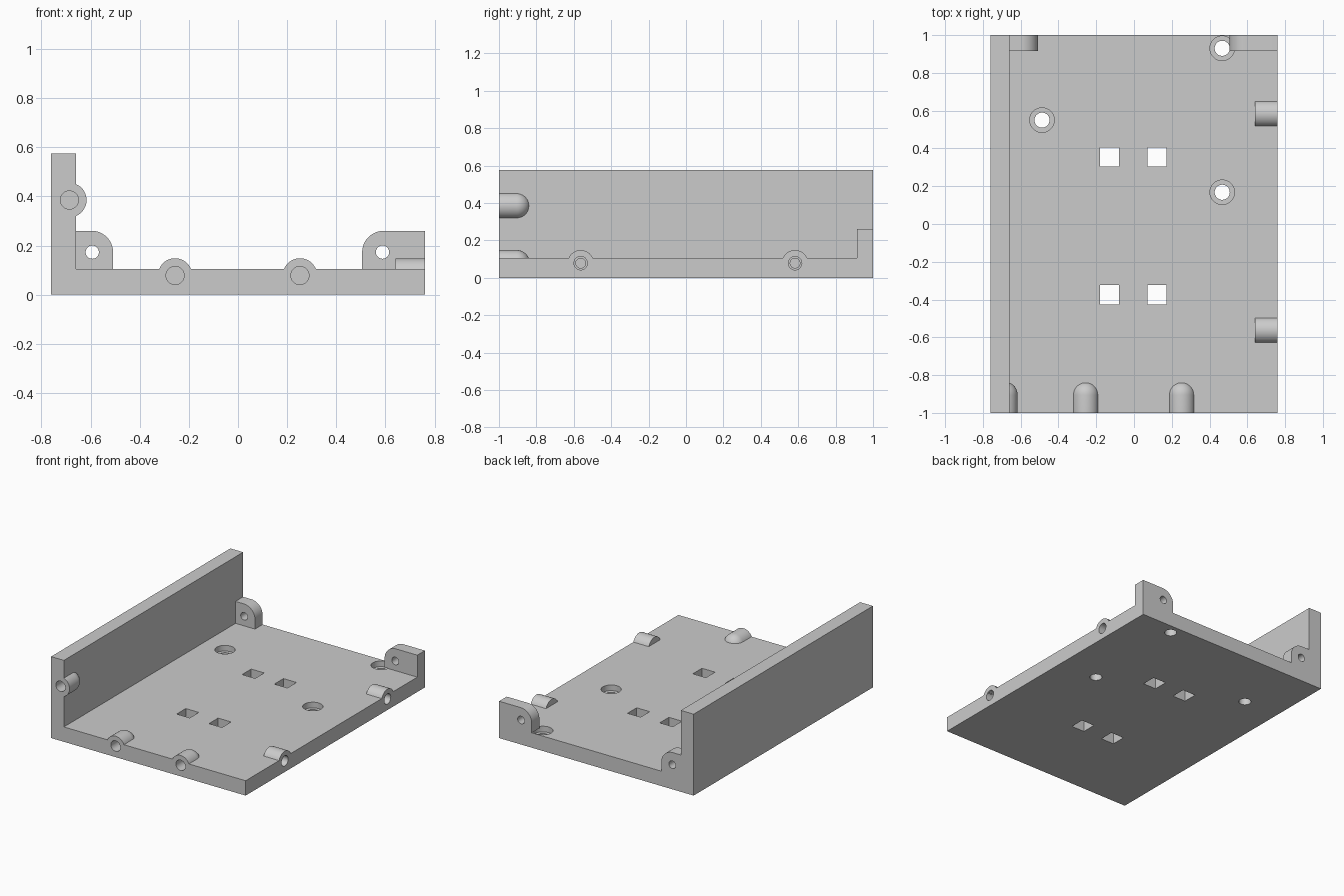
import bpy, bmesh, math
from mathutils import Matrix, Vector

if "Cube" in bpy.data.objects:
    bpy.data.objects.remove(bpy.data.objects["Cube"], do_unlink=True)

grey = bpy.data.materials.new("plain grey")
grey.use_nodes = True
colour = (0.6, 0.6, 0.6, 1)
grey.diffuse_color = colour
grey.node_tree.nodes["Principled BSDF"].inputs["Base Color"].default_value = colour

W, D = 0.76, 1.0        # half width, half depth
FLOOR, WALL_X = 0.105, -0.66


def finish(name, bm):
    bmesh.ops.recalc_face_normals(bm, faces=bm.faces)
    mesh = bpy.data.meshes.new(name)
    bm.to_mesh(mesh)
    bm.free()
    mesh.materials.append(grey)
    ob = bpy.data.objects.new(name, mesh)
    bpy.context.collection.objects.link(ob)
    return ob


def prism(name, outline, y0, y1):
    """Extrude an (x, z) outline along y."""
    bm = bmesh.new()
    face = bm.faces.new([bm.verts.new((x, y0, z)) for x, z in outline])
    res = bmesh.ops.extrude_face_region(bm, geom=[face])
    verts = [v for v in res["geom"] if isinstance(v, bmesh.types.BMVert)]
    bmesh.ops.translate(bm, verts=verts, vec=(0, y1 - y0, 0))
    return finish(name, bm)


def lathe(name, profile, origin, direction, steps=48):
    """Revolve (radius, distance) points around a line from origin."""
    bm = bmesh.new()
    verts = [bm.verts.new((r, 0, d)) for r, d in profile]
    edges = [bm.edges.new(pair) for pair in zip(verts, verts[1:])]
    bmesh.ops.spin(bm, geom=verts + edges, cent=(0, 0, 0), axis=(0, 0, 1),
                   angle=2 * math.pi, steps=steps)
    bmesh.ops.remove_doubles(bm, verts=bm.verts, dist=1e-5)
    turn = Vector((0, 0, 1)).rotation_difference(Vector(direction))
    bm.transform(Matrix.Translation(origin) @ turn.to_matrix().to_4x4())
    return finish(name, bm)


def rod(name, radius, length, origin, direction):
    return lathe(name, [(0, 0), (radius, 0), (radius, length), (0, length)],
                 origin, direction)


def combine(target, part, operation):
    mod = target.modifiers.new(operation, "BOOLEAN")
    mod.operation, mod.object, mod.solver = operation, part, "EXACT"
    bpy.context.view_layer.objects.active = target
    bpy.ops.object.modifier_apply(modifier=mod.name)
    bpy.data.objects.remove(part, do_unlink=True)


# Floor and side wall share one L-shaped section
tray = prism("mounting_tray", [(-W, 0), (W, 0), (W, FLOOR), (WALL_X, FLOOR),
                               (WALL_X, 0.575), (-W, 0.575)], -D, D)

# Counterbored screw holes through the floor
for x, y in [(-0.487, 0.55), (0.467, 0.93), (0.467, 0.168)]:
    profile = [(0, -0.1), (0.04, -0.1), (0.04, 0.065), (0.065, 0.065),
               (0.065, 0.2), (0, 0.2)]
    combine(tray, lathe("screw_hole", profile, (x, y, 0), (0, 0, 1)), "DIFFERENCE")

# Square slots through the floor
for x in (-0.13, 0.122):
    for y in (0.355, -0.375):
        h = 0.051
        slot = prism("square_slot", [(x - h, -0.1), (x + h, -0.1),
                                     (x + h, 0.2), (x - h, 0.2)], y - h, y + h)
        combine(tray, slot, "DIFFERENCE")

# Rear tabs with one rounded upper corner, each drilled front to back
for name, inner, outer, hole in [("left_rear_tab", 0.505, W, 0.588),
                                 ("right_rear_tab", -0.508, WALL_X - 0.05, -0.593)]:
    side = 1 if inner > 0 else -1
    r, top = 0.088, 0.26
    arc = [(inner + side * r * (1 - math.cos(a)), top - r + r * math.sin(a))
           for a in (i * math.pi / 24 for i in range(13))]
    outline = [(outer, 0.06), (inner, 0.06)] + arc + [(outer, top)]
    # Keep the tab above the floor so it does not fill the nearby screw hole
    outline[0], outline[1] = (outer, FLOOR), (inner, FLOOR)
    combine(tray, prism(name, outline, 0.915, D), "UNION")
    combine(tray, rod("tab_hole", 0.027, 0.3, (hole, 0.85, 0.173), (0, 1, 0)),
            "DIFFERENCE")

# Round-ended bosses along the front edge, with blind holes
R = 0.07
dome = [(R * math.cos(a), 0.095 + R * math.sin(a))
        for a in (i * math.pi / 20 for i in range(10))]
for x, z in [(-0.256, 0.078), (0.252, 0.078), (-0.686, 0.385)]:
    boss = lathe("front_boss", [(0, 0), (R, 0)] + dome + [(0, 0.095 + R)],
                 (x, -D, z), (0, 1, 0))
    combine(tray, boss, "UNION")
    combine(tray, rod("boss_hole", 0.037, 0.22, (x, -D - 0.1, z), (0, 1, 0)),
            "DIFFERENCE")

# Flat-ended bosses along the open side, with stepped blind holes
for y in (-0.563, 0.583):
    combine(tray, rod("side_boss", R, 0.12, (W, y, 0.078), (-1, 0, 0)), "UNION")
    steps = [(0, -0.1), (0.036, -0.1), (0.036, 0.05), (0.026, 0.05),
             (0.026, 0.1), (0, 0.1)]
    combine(tray, lathe("side_hole", steps, (W, y, 0.078), (-1, 0, 0)), "DIFFERENCE")

# Smooth the round surfaces, keep the edges crisp
bpy.ops.object.select_all(action="DESELECT")
tray.select_set(True)
bpy.context.view_layer.objects.active = tray
bpy.ops.object.shade_smooth_by_angle(angle=math.radians(30))
